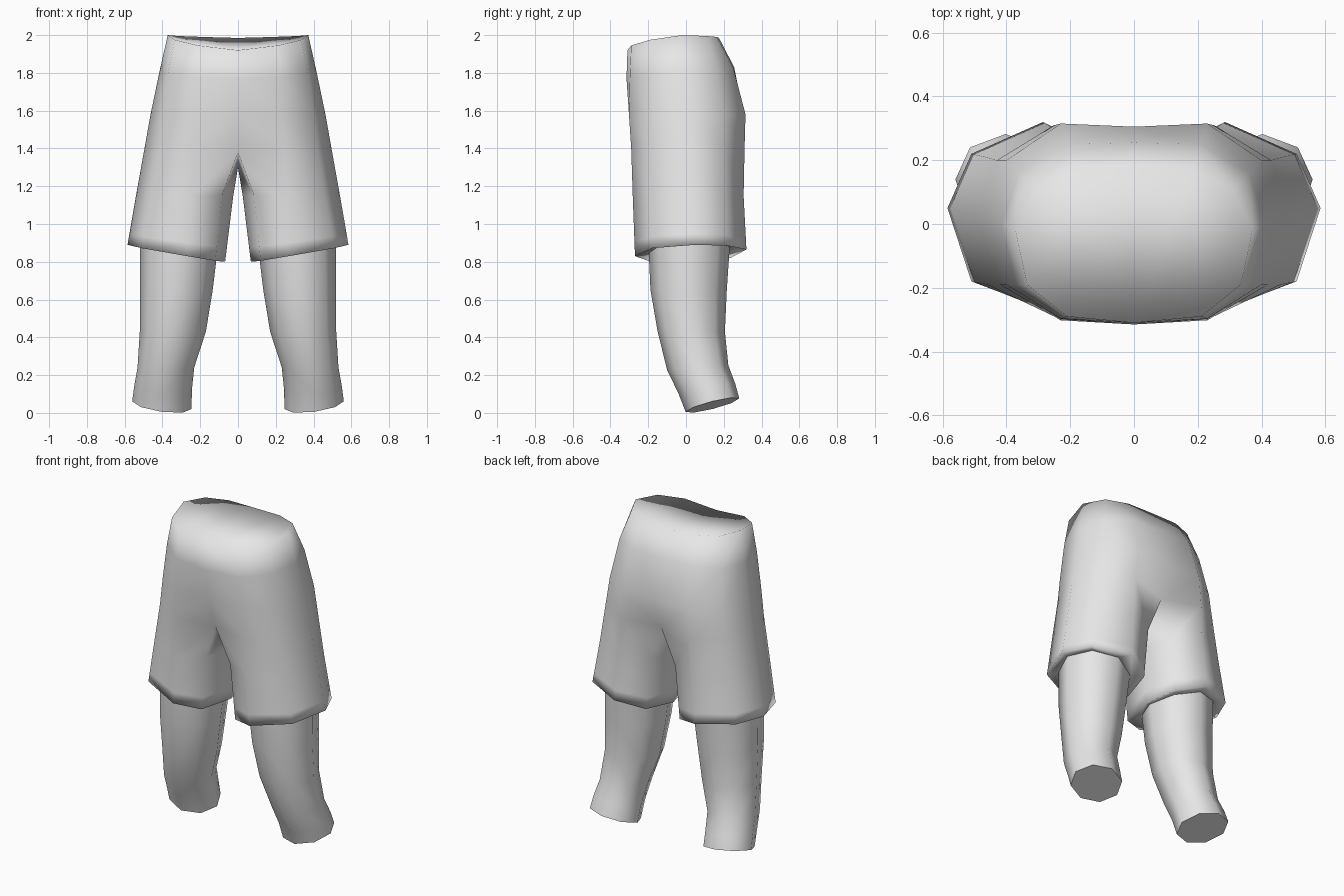
import bpy, bmesh, math

cube = bpy.data.objects.get("Cube")
if cube:
    bpy.data.objects.remove(cube, do_unlink=True)

grey = bpy.data.materials.new("plain_grey")
grey.use_nodes = True
grey.diffuse_color = (0.8, 0.8, 0.8, 1)
grey.node_tree.nodes["Principled BSDF"].inputs["Base Color"].default_value = (0.8, 0.8, 0.8, 1)


def bridge(bm, upper, lower, closed):
    """Quads between two rings, the upper one first."""
    n = len(upper)
    for k in range(n if closed else n - 1):
        j = (k + 1) % n
        bm.faces.new((upper[k], lower[k], lower[j], upper[j]))


def add_ring(bm, pts):
    return [bm.verts.new(p) for p in pts]


def leg_ring(z, cx, cy, rx, ry, tilt_x=0, tilt_y=0):
    """Eight-sided tilted ring, starting at the outer side and going to the back."""
    pts = []
    for k in range(8):
        a = k * math.pi / 4
        dx, dy = rx * math.cos(a), ry * math.sin(a)
        pts.append((cx + dx, cy + dy, z + tilt_x * dx + tilt_y * dy))
    return pts


def finish(bm, name, angle):
    """Make the object and mirror it across x = 0."""
    mesh = bpy.data.meshes.new(name)
    bm.to_mesh(mesh)
    bm.free()
    obj = bpy.data.objects.new(name, mesh)
    bpy.context.collection.objects.link(obj)
    mesh.materials.append(grey)
    mod = obj.modifiers.new("Mirror", 'MIRROR')
    mod.use_mirror_merge = True
    mod.merge_threshold = 0.0005
    bpy.ops.object.select_all(action='DESELECT')
    obj.select_set(True)
    bpy.context.view_layer.objects.active = obj
    bpy.ops.object.shade_smooth_by_angle(angle=math.radians(angle))
    return obj


# Shorts: half rings of the hips, front centre to back centre
hips = [
    [(0, -.31, 1.92), (.21, -.29, 1.945), (.335, -.19, 1.975), (.372, -.02, 2.0),
     (.31, .11, 1.995), (.18, .165, 1.99), (0, .175, 1.985)],
    [(0, -.315, 1.77), (.23, -.297, 1.78), (.37, -.19, 1.8), (.415, 0, 1.81),
     (.36, .16, 1.82), (.21, .25, 1.83), (0, .255, 1.83)],
    [(0, -.292, 1.58), (.23, -.302, 1.58), (.40, -.19, 1.58), (.463, .02, 1.58),
     (.40, .20, 1.58), (.23, .315, 1.58), (0, .305, 1.58)],
]
# Full rings of one trouser leg, from the outer side towards the back
crotch = [(.495, .03, 1.4), (.43, .20, 1.4), (.25, .31, 1.4), (0, .25, 1.38),
          (0, 0, 1.30), (0, -.23, 1.38), (.25, -.29, 1.4), (.42, -.19, 1.4)]
thigh = [(.54, .04, 1.15), (.465, .21, 1.15), (.26, .305, 1.15), (.085, .23, 1.15),
         (.025, .02, 1.15), (.085, -.20, 1.15), (.25, -.282, 1.15), (.46, -.19, 1.15)]
hem = [(.585, .05, .89), (.51, .22, .885), (.285, .32, .865), (.12, .235, .82),
       (.068, .03, .80), (.12, -.20, .805), (.27, -.27, .83), (.51, -.18, .872)]
above_hem = [tuple(t + (h - t) * .78 for t, h in zip(p, q)) for p, q in zip(thigh, hem)]
# Underside of the hem closes in on the leg
lining = [(p[0], p[1], h[2] + .015) for p, h in zip(leg_ring(0, .31, .017, .205, .213), hem)]

bm = bmesh.new()
rows = [add_ring(bm, r) for r in hips]
legs = [add_ring(bm, r) for r in (crotch, thigh, above_hem, hem, lining)]
rows.append([legs[0][i] for i in (5, 6, 7, 0, 1, 2, 3)])
for a, b in zip(rows, rows[1:]):
    bridge(bm, a, b, False)
for a, b in zip(legs, legs[1:]):
    bridge(bm, a, b, True)
# Waist closure
w = rows[0]
for idx in ((0, 1, 5, 6), (1, 2, 4, 5), (2, 3, 4)):
    bm.faces.new([w[i] for i in idx])
finish(bm, "shorts", 180)

# Lower legs: tapering bent tubes with a slanted end
bm = bmesh.new()
tube = [add_ring(bm, leg_ring(*r)) for r in (
    (.93, .31, .017, .21, .218),
    (.65, .327, .014, .193, .202),
    (.43, .345, .028, .175, .178),
    (.24, .382, .062, .150, .162, 0, .08),
    (.13, .397, .110, .153, .150, .06, .18),
    (.041, .403, .140, .157, .142, .13, .25))]
for a, b in zip(tube, tube[1:]):
    bridge(bm, a, b, True)
bm.faces.new(reversed(tube[-1]))
finish(bm, "lower_legs", 60)
